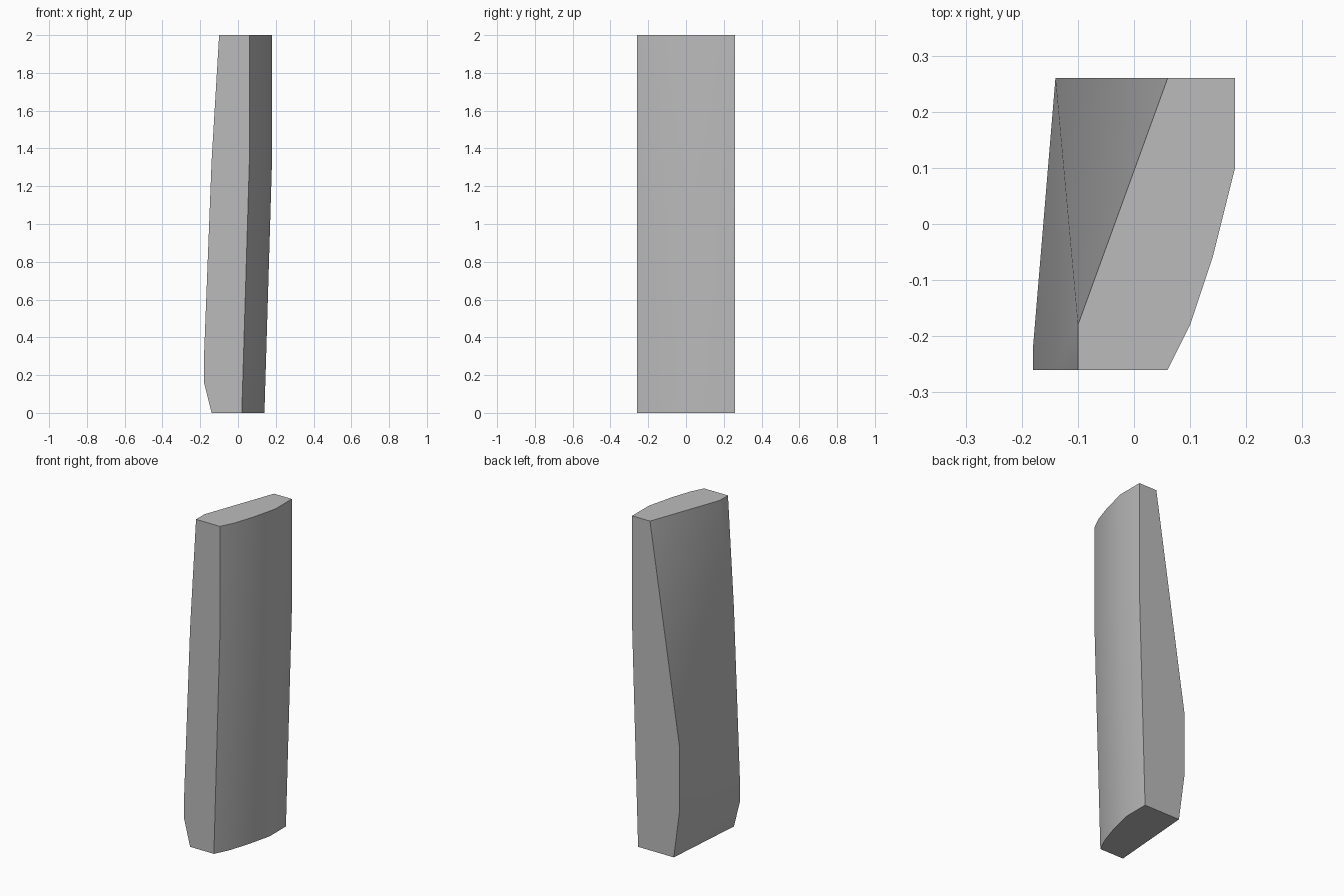
import bpy, bmesh, math

cube = bpy.data.objects.get("Cube")
if cube:
    bpy.data.objects.remove(cube)

stone = bpy.data.materials.new("mid grey")
stone.use_nodes = True
grey = (0.5, 0.5, 0.5, 1)
stone.diffuse_color = grey
stone.node_tree.nodes["Principled BSDF"].inputs["Base Color"].default_value = grey

points = []

# Bowed side: one plan curve, shifted sideways at the foot
bow = [(0.06, -0.26), (0.10, -0.18), (0.14, -0.06), (0.18, 0.10), (0.18, 0.26)]
for z, shift in [(2, 0), (1.33, 0), (0, -0.04)]:
    points += [(x + shift, y, z) for x, y in bow]

# Opposite side: front and back edge outlines as (x, z)
front_edge = [(-0.10, 2), (-0.14, 1.33), (-0.18, 0.3), (-0.18, 0.16), (-0.14, 0)]
back_edge = [(0.06, 2), (-0.14, 0.67), (-0.14, 0.3), (-0.10, 0)]
points += [(x, -0.26, z) for x, z in front_edge]
points += [(x, 0.26, z) for x, z in back_edge]

# Narrow flat behind the front edge, at the top and near the foot
points += [(-0.10, -0.18, 2), (-0.18, -0.22, 0.3)]

# The block is fully convex, so wrap its corners
bm = bmesh.new()
for p in points:
    bm.verts.new(p)
bmesh.ops.convex_hull(bm, input=bm.verts[:], use_existing_faces=False)
bmesh.ops.delete(bm, geom=[v for v in bm.verts if not v.link_faces], context='VERTS')
bmesh.ops.dissolve_limit(bm, angle_limit=math.radians(0.5),
                         verts=bm.verts[:], edges=bm.edges[:])
bmesh.ops.recalc_face_normals(bm, faces=bm.faces[:])

mesh = bpy.data.meshes.new("bowed_block")
bm.to_mesh(mesh)
bm.free()
block = bpy.data.objects.new("bowed_block", mesh)
bpy.context.collection.objects.link(block)
mesh.materials.append(stone)

bpy.ops.object.select_all(action='DESELECT')
block.select_set(True)
bpy.context.view_layer.objects.active = block
bpy.ops.object.shade_smooth_by_angle(angle=math.radians(35))
